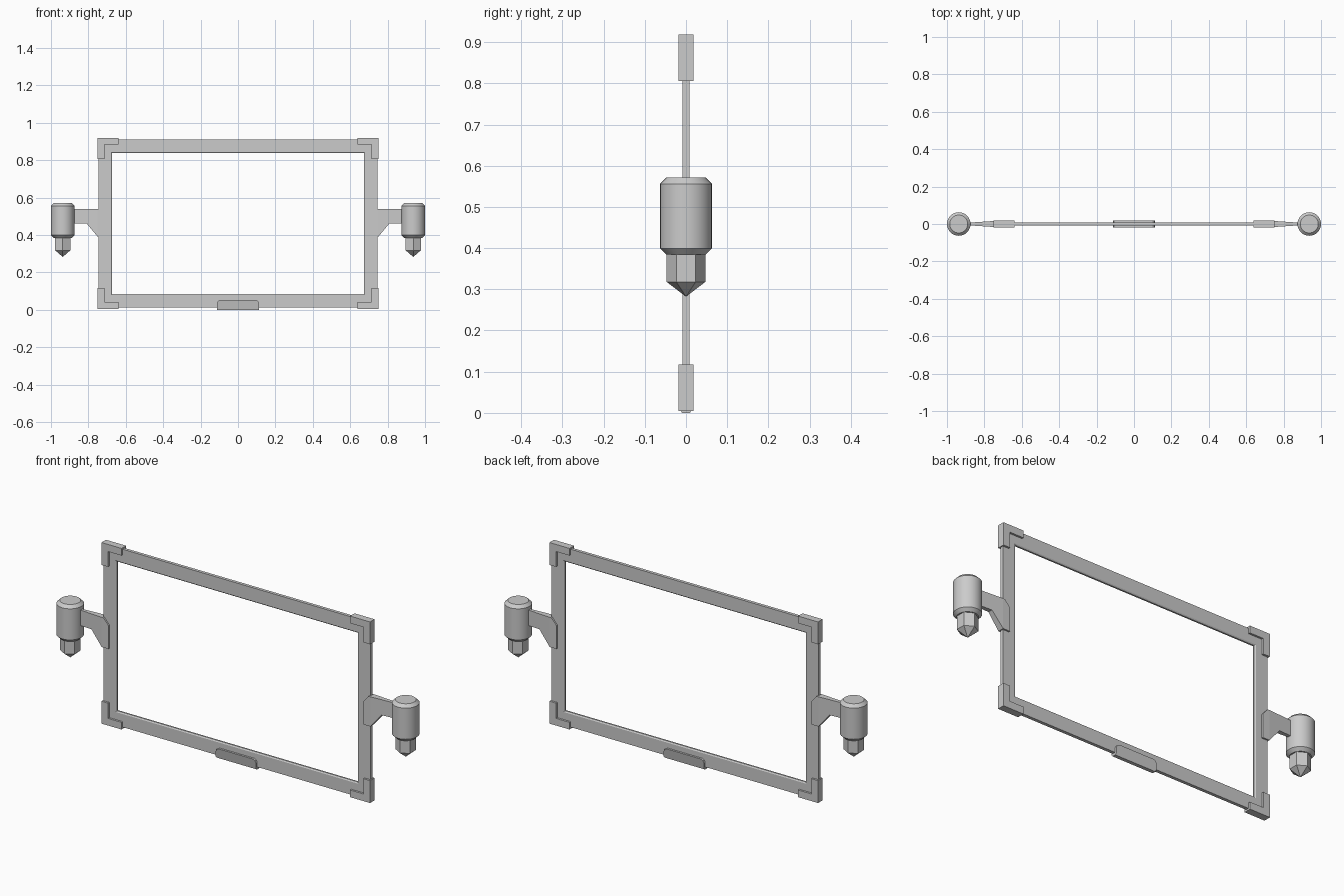
import bpy, bmesh, math

if "Cube" in bpy.data.objects:
    bpy.data.objects.remove(bpy.data.objects["Cube"])

CZ = 0.4615   # mid height of the frame


def make(name, bm, smooth=False):
    bmesh.ops.recalc_face_normals(bm, faces=bm.faces)
    me = bpy.data.meshes.new(name)
    bm.to_mesh(me)
    bm.free()
    ob = bpy.data.objects.new(name, me)
    bpy.context.collection.objects.link(ob)
    if smooth:
        bpy.context.view_layer.objects.active = ob
        ob.select_set(True)
        bpy.ops.object.shade_smooth_by_angle(angle=math.radians(30))
        ob.select_set(False)
    return ob


def skin(bm, loops, closed=False):
    """Bridge equal-length point loops; cap the ends unless closed."""
    rings = [[bm.verts.new(p) for p in lp] for lp in loops]
    n = len(rings[0])
    for i in range(len(rings) if closed else len(rings) - 1):
        a, b = rings[i], rings[(i + 1) % len(rings)]
        for j in range(n):
            k = (j + 1) % n
            bm.faces.new((a[j], a[k], b[k], b[j]))
    if not closed:
        bm.faces.new(rings[0])
        bm.faces.new(rings[-1])


def plate(name, pts, half):
    """Profile in xz extruded along y; half(x, z) gives half thickness."""
    bm = bmesh.new()
    skin(bm, [[(x, s * half(x, z), z) for x, z in pts] for s in (-1, 1)])
    return make(name, bm)


def lathe(name, cx, profile, sides, start=0.0, smooth=False):
    bm = bmesh.new()
    ang = [start + 2 * math.pi * i / sides for i in range(sides)]
    skin(bm, [[(cx + r * math.cos(a), r * math.sin(a), z) for a in ang]
              for r, z in profile])
    bmesh.ops.remove_doubles(bm, verts=bm.verts, dist=1e-5)
    return make(name, bm, smooth)


# Rectangular frame with a slight chamfer on the inner edge
section = [(0, -.008), (.066, -.008), (.072, -.004),
           (.072, .004), (.066, .008), (0, .008)]
bm = bmesh.new()
skin(bm, [[(sx * (.745 - d), y, CZ + sz * (.449 - d)) for d, y in section]
          for sx, sz in ((-1, -1), (1, -1), (1, 1), (-1, 1))], closed=True)
make("frame", bm)

# L-shaped corner guards
corner = [(.75, .457), (.75, .344), (.713, .344),
          (.713, .421), (.638, .421), (.638, .457)]
for sx, side in ((-1, "left"), (1, "right")):
    for sz, level in ((-1, "bottom"), (1, "top")):
        plate(f"corner_guard_{level}_{side}",
              [(sx * x, CZ + sz * z) for x, z in corner], lambda x, z: .018)

# Tab in the middle of the lower rail, narrowed at its underside
bm = bmesh.new()
tab = [(-.113, 0), (.113, 0), (.113, .01), (.113, .035), (.108, .046), (.097, .052),
       (-.097, .052), (-.108, .046), (-.113, .035), (-.113, .01)]
skin(bm, [[(x, s * (.009 if z == 0 else .018), z) for x, z in tab] for s in (-1, 1)])
make("bottom_tab", bm)

# Side brackets and hanging thrusters
bracket_pad = [(.712, .39), (.75, .39), (.75, .54), (.74, .54), (.712, .508)]
bracket_arm = [(.75, .39), (.81, .462), (.89, .462), (.89, .54), (.75, .54)]
for s, side in ((-1, "left"), (1, "right")):
    plate(f"bracket_pad_{side}", [(s * x, z) for x, z in bracket_pad],
          lambda x, z: .016)
    plate(f"bracket_arm_{side}", [(s * x, z) for x, z in bracket_arm],
          lambda x, z: .016 - .066 * (abs(x) - .75))
    lathe(f"pod_body_{side}", s * .937,
          [(.048, .384), (.063, .399), (.063, .556), (.048, .571)], 32, smooth=True)
    lathe(f"pod_tip_{side}", s * .937,
          [(.047, .386), (.047, .318), (0, .282)], 6, math.pi / 6)
